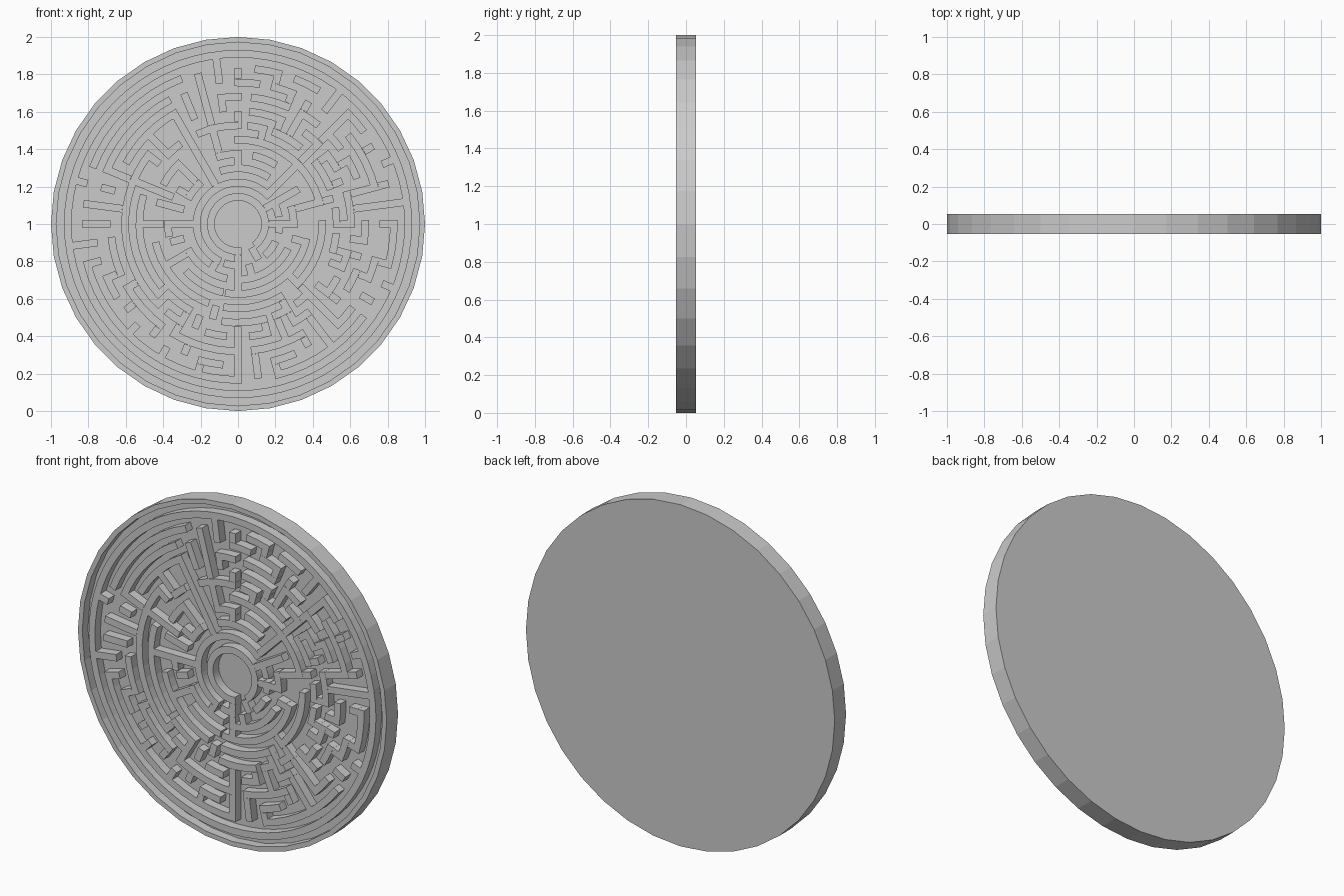
import bpy, bmesh, math, random

if "Cube" in bpy.data.objects:
    bpy.data.objects.remove(bpy.data.objects["Cube"])

random.seed(7)
FRONT, FLOOR, BACK = -0.0525, 0.0, 0.0525
H = 0.02                                        # half wall width
R = [0.145 + 0.0765 * k for k in range(11)]     # wall ring radii
N = [12, 24, 24, 24, 24, 48, 48, 48, 48, 48]    # cells in each corridor ring
U = 48                                          # angular units (7.5 degrees)


def polar(r, deg):
    a = math.radians(deg)
    return r * math.cos(a), 1 + r * math.sin(a)


def strip(bm, inner, outer, closed=False):
    """Raised strip between two rows of (x, z) points, standing on the floor."""
    def row(pts, y):
        return [bm.verts.new((x, y, z)) for x, z in pts]
    qf, qb, pf, pb = row(inner, FRONT), row(inner, FLOOR), row(outer, FRONT), row(outer, FLOOR)
    n = len(inner)
    for i in range(n if closed else n - 1):
        j = (i + 1) % n
        bm.faces.new((qf[i], pf[i], pf[j], qf[j]))
        bm.faces.new((pb[i], pb[j], pf[j], pf[i]))
        bm.faces.new((qb[j], qb[i], qf[i], qf[j]))
    if not closed:
        bm.faces.new((qb[0], pb[0], pf[0], qf[0]))
        bm.faces.new((pb[-1], qb[-1], qf[-1], pf[-1]))


def ring(bm, r0, r1, n):
    angles = [360 * i / n for i in range(n)]
    strip(bm, [polar(r0, a) for a in angles], [polar(r1, a) for a in angles], True)


def arc(bm, r, a0, a1):
    ext = math.degrees(H / r)
    a0, a1 = a0 - ext, a1 + ext
    n = max(2, round((a1 - a0) / 6))
    angles = [a0 + (a1 - a0) * i / n for i in range(n + 1)]
    strip(bm, [polar(r - H, a) for a in angles], [polar(r + H, a) for a in angles])


def ray(bm, deg, r0, r1):
    c, s = math.cos(math.radians(deg)), math.sin(math.radians(deg))
    def side(r):
        return [(r * c - t * s, 1 + r * s + t * c) for t in (-H, H)]
    strip(bm, side(r0), side(r1))


def make(name, bm):
    me = bpy.data.meshes.new(name)
    bm.to_mesh(me)
    bm.free()
    bpy.context.collection.objects.link(bpy.data.objects.new(name, me))


# Back plate
bpy.ops.mesh.primitive_cylinder_add(vertices=36, radius=1, depth=BACK - FLOOR,
                                    location=(0, (BACK + FLOOR) / 2, 1),
                                    rotation=(math.pi / 2, 0, 0))
bpy.context.object.name = "back_plate"

# Outer rim
bm = bmesh.new()
ring(bm, 0.972, 1.0, 36)
make("outer_rim", bm)

# Main walls of the labyrinth: (angle, ring from, ring to) and (ring, angle from, angle to)
fixed = set()
for a, k0, k1 in [(270, 0, 3), (270, 5, 9), (97.5, 8, 10), (105, 5, 8), (45, 1, 7),
                  (157.5, 3, 8), (180, 1, 5), (15, 6, 9), (120, 4, 7), (315, 4, 7)]:
    fixed |= {('r', k, round(a / 7.5)) for k in range(k0, k1)}
for k, a0, a1 in [(0, -45, 270), (10, 0, 360), (1, 60, 120), (1, 135, 210), (2, -82.5, -30),
                  (3, -90, -15), (6, 150, 210), (5, 165, 210), (9, 195, 255), (4, 195, 240),
                  (9, -75, -45), (9, 120, 150), (8, 15, 30)]:
    fixed |= {('a', k, u % U) for u in range(round(a0 / 7.5), round(a1 / 7.5))}

# Carve the remaining corridors
walls = set(fixed)
for k, n in enumerate(N):
    walls |= {('r', k, j * U // n) for j in range(n)}
    if k:
        walls |= {('a', k, u) for u in range(U)}


def links(k, j):
    """Neighbouring cells with the walls that separate them."""
    s = U // N[k]
    out = [((k, (j + 1) % N[k]), {('r', k, (j + 1) * s % U)}),
           ((k, (j - 1) % N[k]), {('r', k, j * s)})]
    if k:
        t = U // N[k - 1]
        out.append(((k - 1, j * s // t), {('a', k, j * s + i) for i in range(s)}))
    if k < 9:
        t = U // N[k + 1]
        for m in range(s // t):
            c = j * s // t + m
            out.append(((k + 1, c), {('a', k + 1, c * t + i) for i in range(t)}))
    return out


seen = set()
for start in [(k, j) for k in range(10) for j in range(N[k])]:
    stack = [] if start in seen else [start]
    seen.add(start)
    while stack:
        options = [(c, w) for c, w in links(*stack[-1]) if c not in seen and not w & fixed]
        if not options:
            stack.pop()
            continue
        cell, wall = random.choice(options)
        walls -= wall
        seen.add(cell)
        stack.append(cell)
for w in sorted(walls - fixed):
    if random.random() < 0.1:
        walls.discard(w)

# Labyrinth walls
bm = bmesh.new()
for k, r in enumerate(R):
    on = [('a', k, u) in walls for u in range(U)]
    if all(on):
        ring(bm, r - H, r + H, 72)
        continue
    for u in range(U):
        if on[u] and not on[u - 1]:
            e = u
            while on[e % U]:
                e += 1
            arc(bm, r, u * 7.5, e * 7.5)


def touches(k, u):
    return ('a', k, u) in walls or ('a', k, (u - 1) % U) in walls


for kind, k, u in sorted(walls):
    if kind == 'r':
        ray(bm, u * 7.5, R[k] + H * touches(k, u), R[k + 1] - H * touches(k + 1, u))
make("labyrinth_walls", bm)
